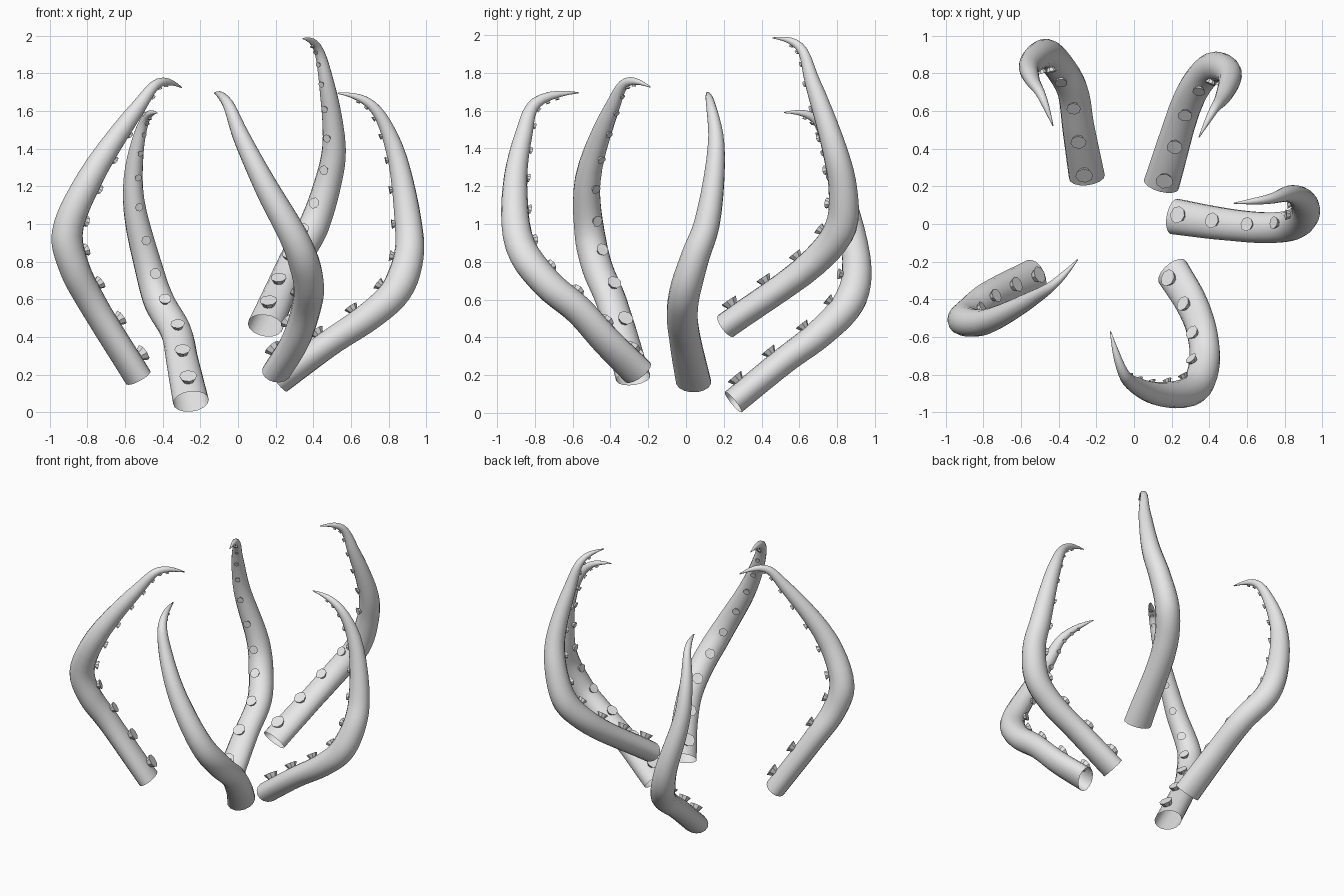
import bpy, bmesh, math
from mathutils import Vector

if "Cube" in bpy.data.objects:
    bpy.data.objects.remove(bpy.data.objects["Cube"])

skin = bpy.data.materials.new("pale_grey")
skin.diffuse_color = (0.8, 0.8, 0.8, 1)
skin.use_nodes = True
skin.node_tree.nodes["Principled BSDF"].inputs["Base Color"].default_value = skin.diffuse_color

SIDES, STEPS = 16, 5
# arm fraction, half thickness
TAPER = ((0, .07), (.2, .072), (.42, .085), (.6, .07), (.78, .048), (.94, .02), (1, .003))

# centre lines from open root to curled tip
PATHS = {
    "back_left": [(-.25, .25, .057), (-.295, .51, .27), (-.33, .72, .43), (-.42, .865, .59),
                  (-.47, .905, .75), (-.555, .84, 1.13), (-.54, .765, 1.39), (-.49, .68, 1.56),
                  (-.43, .52, 1.59)],
    "back_right": [(.145, .21, .46), (.30, .685, .805), (.40, .82, .985), (.47, .83, 1.19),
                   (.51, .785, 1.40), (.47, .67, 1.75), (.42, .60, 1.94), (.345, .46, 1.985)],
    "right": [(.215, .04, .165), (.475, 0, .36), (.71, -.02, .52), (.84, -.005, .645),
              (.907, .05, .83), (.905, .11, 1.0), (.825, .16, 1.42), (.705, .13, 1.635),
              (.53, .11, 1.695)],
    "front": [(.205, -.255, .215), (.305, -.42, .38), (.36, -.57, .545), (.375, -.735, .685),
              (.32, -.875, .88), (.145, -.905, 1.205), (.015, -.86, 1.47), (-.055, -.795, 1.64),
              (-.125, -.57, 1.695)],
    "left": [(-.53, -.28, .185), (-.78, -.395, .59), (-.87, -.47, .77), (-.907, -.51, .95),
             (-.79, -.52, 1.235), (-.53, -.39, 1.62), (-.42, -.315, 1.75), (-.30, -.19, 1.725)],
}


def smooth_path(pts):
    """Centripetal Catmull-Rom samples; the tip keeps curling to its end."""
    p = [Vector(q) for q in pts]
    last = p[-1] - p[-2]
    before = (p[-2] - p[-3]).normalized() * last.length
    p = [2 * p[0] - p[1]] + p + [p[-1] + 2 * last - before]
    out = []
    for q in zip(p, p[1:], p[2:], p[3:]):
        knots = [0]
        for a, b in zip(q, q[1:]):
            knots.append(knots[-1] + math.sqrt((b - a).length))
        for k in range(STEPS):
            t = knots[1] + (knots[2] - knots[1]) * k / STEPS

            def mix(a, b, i, j):
                return a.lerp(b, (t - knots[i]) / (knots[j] - knots[i]))
            a1, a2, a3 = (mix(q[i], q[i + 1], i, i + 1) for i in range(3))
            out.append(mix(mix(a1, a2, 0, 2), mix(a2, a3, 1, 3), 1, 2))
    return out + [p[-2]]


def size_at(f):
    """Half width and half thickness; the root is wider than thick."""
    h = TAPER[-1][1]
    for (f0, h0), (f1, h1) in zip(TAPER, TAPER[1:]):
        if f0 <= f <= f1:
            h = h0 + (h1 - h0) * (f - f0) / (f1 - f0)
            break
    return h + max(.026 - .07 * f, -.05 * h), h


def finish(bm, name, smooth):
    bmesh.ops.recalc_face_normals(bm, faces=bm.faces)
    me = bpy.data.meshes.new(name)
    bm.to_mesh(me)
    bm.free()
    me.materials.append(skin)
    for f in me.polygons:
        f.use_smooth = smooth
    bpy.context.collection.objects.link(bpy.data.objects.new(name, me))


def ring(bm, centre, u, v, ru, rv, n):
    return [bm.verts.new(centre + u * ru * math.cos(math.tau * i / n)
                         + v * rv * math.sin(math.tau * i / n)) for i in range(n)]


def bridge(bm, a, b):
    n = len(a)
    for i in range(n):
        bm.faces.new((a[i], a[(i + 1) % n], b[(i + 1) % n], b[i]))


for side, pts in PATHS.items():
    path = smooth_path(pts)
    focus = (path[0] + path[-1]) / 2
    dist = [0]
    for a, b in zip(path, path[1:]):
        dist.append(dist[-1] + (b - a).length)
    total = dist[-1]

    # local axes: tangent, inward, sideways
    frames = []
    for i, p in enumerate(path):
        t = (path[min(i + 1, len(path) - 1)] - path[max(i - 1, 0)]).normalized()
        inward = focus - p
        inward = (inward - t * inward.dot(t)).normalized()
        frames.append((t, inward, inward.cross(t)))

    # arm: open tube with closed tip
    bm = bmesh.new()
    prev = None
    for p, d, (t, inward, across) in zip(path, dist, frames):
        w, h = size_at(d / total)
        cur = ring(bm, p, across, inward, w, h, SIDES)
        if prev:
            bridge(bm, cur, prev)
        prev = cur
    bm.faces.new(prev)
    finish(bm, side + "_tentacle", True)

    # suckers: flared cups along the inner side, closer and smaller to the tip
    bm = bmesh.new()
    step = .09
    while step < 1.9:
        s = step * total / 2
        i = max(k for k, d in enumerate(dist) if d <= s)
        k = (s - dist[i]) / (dist[i + 1] - dist[i])
        p = path[i].lerp(path[i + 1], k)
        t, inward, across = [a.lerp(b, k).normalized() for a, b in zip(frames[i], frames[i + 1])]
        h = size_at(s / total)[1]
        r = .049 - .0195 * step
        low = ring(bm, p + inward * (h - .3 * r), across, t, r * .5, r * .5, 8)
        top = ring(bm, p + inward * (h + .65 * r), across, t, r, r, 8)
        bridge(bm, low, top)
        bm.faces.new(top)
        bm.faces.new(low)
        step += .22 * (1 - (step / 2) ** 3.3)
    finish(bm, side + "_suckers", False)
